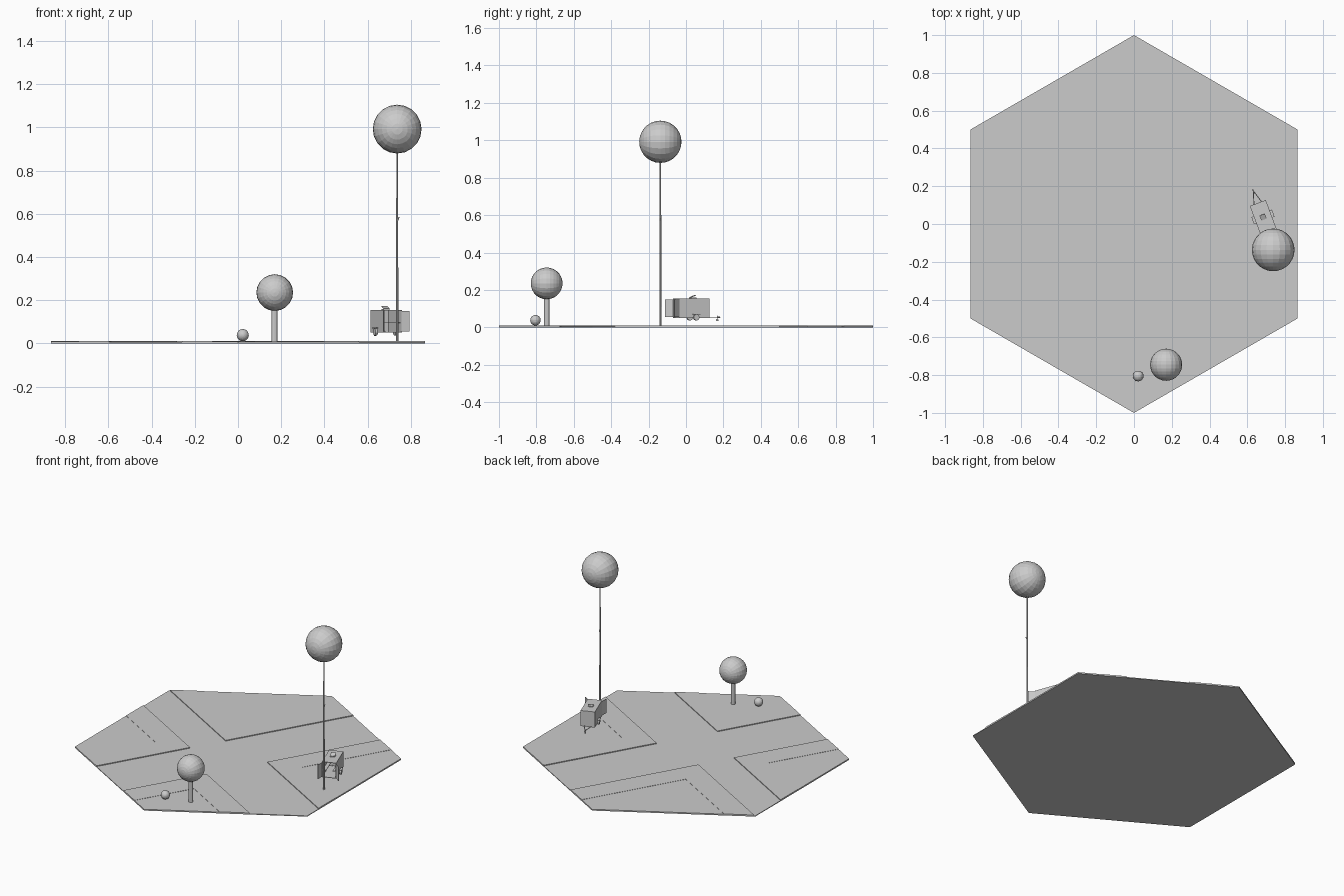
import bpy, bmesh
from math import radians, sin, cos, pi
from mathutils import Matrix, Vector

if "Cube" in bpy.data.objects:
    bpy.data.objects.remove(bpy.data.objects["Cube"])


def finish(name, bm, mat=None):
    if mat:
        bm.transform(mat)
    bmesh.ops.recalc_face_normals(bm, faces=bm.faces)
    me = bpy.data.meshes.new(name)
    bm.to_mesh(me)
    bm.free()
    ob = bpy.data.objects.new(name, me)
    bpy.context.collection.objects.link(ob)
    return ob


def prism(name, pts, z0, z1):
    bm = bmesh.new()
    f = bm.faces.new([bm.verts.new((x, y, z0)) for x, y in pts])
    top = bmesh.ops.extrude_face_region(bm, geom=[f])["geom"]
    bmesh.ops.translate(bm, vec=(0, 0, z1 - z0),
                        verts=[v for v in top if isinstance(v, bmesh.types.BMVert)])
    return finish(name, bm)


def clip(pts, n, d):
    """Keep the part of a convex polygon where dot(p, n) >= d."""
    out = []
    for p, q in zip(pts, pts[1:] + pts[:1]):
        sp, sq = p.dot(n) - d, q.dot(n) - d
        if sp >= 0:
            out.append(p)
        if sp * sq < 0:
            out.append(p.lerp(q, sp / (sp - sq)))
    return out


def ball(name, loc, r):
    bm = bmesh.new()
    bmesh.ops.create_uvsphere(bm, u_segments=20, v_segments=14, radius=r)
    return finish(name, bm, Matrix.Translation(loc) @ Matrix.Rotation(pi / 2, 4, 'X'))


def rod(name, p, q, r0, r1=None, segs=10, mat=Matrix()):
    p, q = Vector(p), Vector(q)
    bm = bmesh.new()
    bmesh.ops.create_cone(bm, cap_ends=True, segments=segs, radius1=r0,
                          radius2=r0 if r1 is None else r1, depth=(q - p).length)
    rot = (q - p).to_track_quat('Z', 'Y').to_matrix().to_4x4()
    return finish(name, bm, mat @ Matrix.Translation((p + q) / 2) @ rot)


def box(name, loc, size, mat=Matrix(), rot=Matrix()):
    bm = bmesh.new()
    bmesh.ops.create_cube(bm, size=1, matrix=Matrix.Diagonal((*size, 1)))
    return finish(name, bm, mat @ Matrix.Translation(loc) @ rot)


# Hexagonal ground tile; its top is the road surface
hexagon = [Vector((sin(i * pi / 3), cos(i * pi / 3))) for i in range(6)]
prism("road_tile", hexagon, 0, 0.005)

# Four raised corners: kerbside pavement strips around a slightly lower lawn
A = Vector((0.5, 0.866))
C = Vector((0.866, -0.5))
W = 0.16
for i, (sa, a0, sc, c0) in enumerate([(1, 0.005, -1, 0.19), (-1, 0.235, -1, 0.19),
                                      (1, 0.105, 1, 0.2), (-1, 0.305, 1, 0.2)]):
    na, nc = A * sa, C * sc
    corner = clip(clip(hexagon, na, a0), nc, c0)
    inner = clip(corner, nc, c0 + W)
    prism(f"pavement_long_{i}", clip(corner, -nc, -c0 - W), 0.004, 0.0105)
    prism(f"pavement_short_{i}", clip(inner, -na, -a0 - W), 0.004, 0.0105)
    prism(f"lawn_{i}", clip(inner, na, a0 + W), 0.004, 0.009)

# Round trees and bush
rod("small_trunk", (0.17, -0.745, 0.008), (0.17, -0.745, 0.17), 0.014, segs=12)
ball("small_crown", (0.17, -0.745, 0.235), 0.085)
ball("bush", (0.022, -0.805, 0.038), 0.028)
rod("tall_trunk", (0.737, -0.137, 0.008), (0.737, -0.137, 0.9), 0.006, 0.004)
ball("tall_crown", (0.737, -0.137, 0.992), 0.113)
rod("trunk_twig", (0.737, -0.137, 0.565), (0.746, -0.14, 0.585), 0.003, segs=6)

# Trailer frame: local +y is the towing end
T = Matrix.Translation((0.686, 0.029, 0)) @ Matrix.Rotation(radians(20.5), 4, 'Z')
HW, HL, Z0, Z1, TH = 0.045, 0.0875, 0.05, 0.155, 0.003
H, ZM = Z1 - Z0, (Z0 + Z1) / 2

# Hollow body, open at the rear
box("trailer_floor", (0, 0, Z0 + TH / 2), (2 * HW, 2 * HL, TH), T)
box("trailer_roof", (0, 0, Z1 - TH / 2), (2 * HW, 2 * HL, TH), T)
box("trailer_front_wall", (0, HL - TH / 2, ZM), (2 * HW - 2 * TH, TH, H - 2 * TH), T)
for s, side in ((-1, "left"), (1, "right")):
    box(f"trailer_{side}_wall", (s * (HW - TH / 2), 0, ZM), (TH, 2 * HL, H - 2 * TH), T)
    # Splayed rear door
    ang = radians(22 if s < 0 else 34)
    d = Vector((s * sin(ang), -cos(ang), 0)) * 0.043
    box(f"rear_door_{side}", Vector((s * HW, -HL, ZM - 0.001)) + d / 2,
        (0.003, 0.043, 0.095), T, Matrix.Rotation(s * ang, 4, 'Z'))
    # Wheel, mudguard and drawbar arm
    rod(f"wheel_{side}", (s * 0.043, 0.009, 0.053), (s * 0.055, 0.009, 0.053), 0.016,
        segs=16, mat=T)
    box(f"mudguard_{side}", (s * 0.051, 0.009, 0.071), (0.014, 0.04, 0.003), T)
    rod(f"drawbar_{side}", (s * 0.024, HL - 0.01, 0.054), (0, 0.158, 0.054), 0.0025,
        segs=6, mat=T)
    # Interior shelf
    box(f"shelf_{side}", (s * 0.031, 0, 0.095), (0.022, 0.16, 0.004), T)

# Hitch and jockey wheel
rod("hitch", (0, 0.148, 0.054), (0, 0.164, 0.054), 0.003, segs=8, mat=T)
rod("jockey_post", (0, 0.148, 0.035), (0, 0.148, 0.062), 0.002, segs=8, mat=T)
rod("jockey_wheel", (-0.003, 0.148, 0.039), (0.003, 0.148, 0.039), 0.006, segs=10, mat=T)

# Roof hatch with propped lid
box("hatch_frame", (0, 0.008, 0.1575), (0.03, 0.03, 0.005), T)
box("hatch_lid", (0, 0.008, 0.166), (0.03, 0.03, 0.002), T, Matrix.Rotation(radians(22), 4, 'X'))
